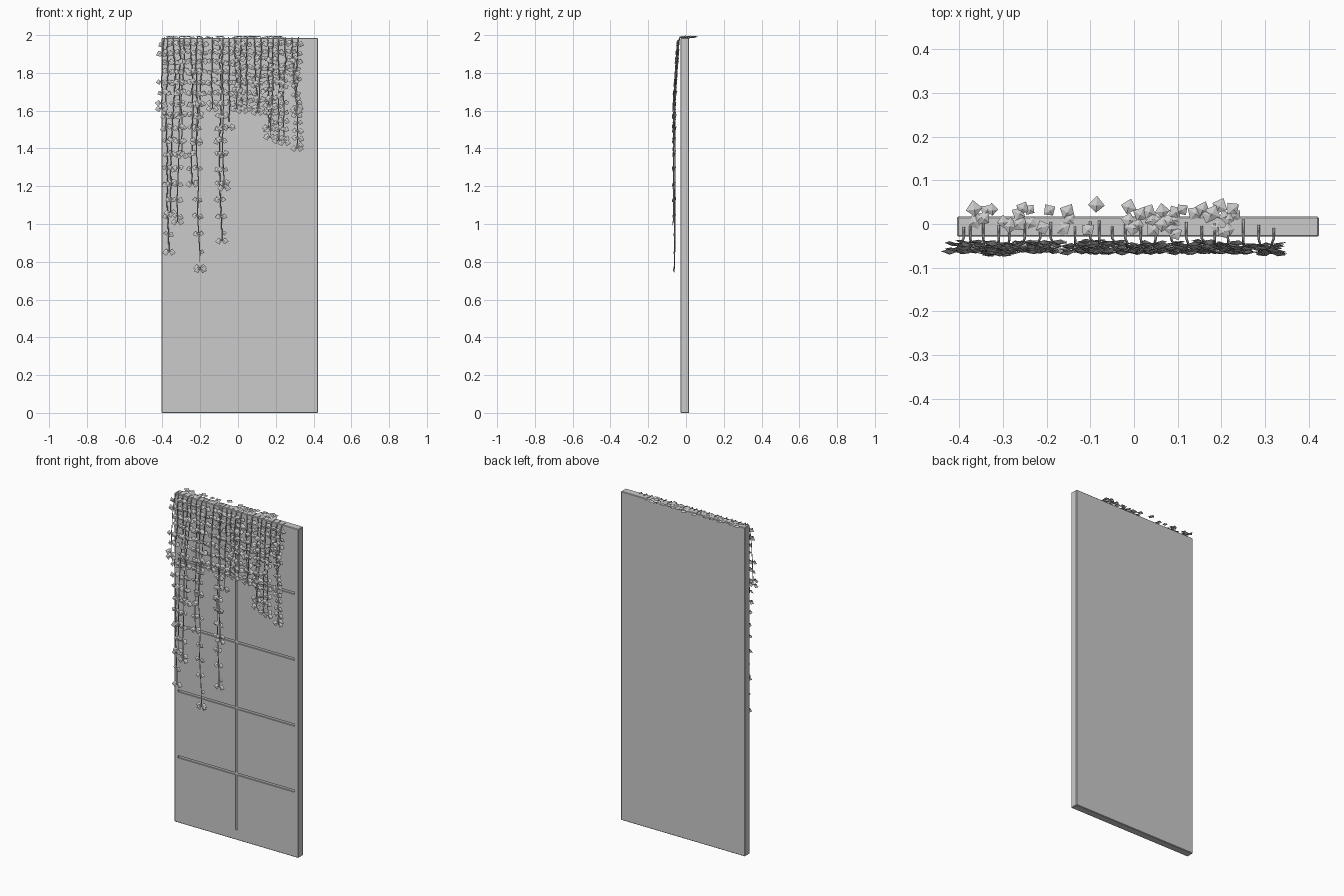
import bpy, bmesh, math, random
from mathutils import Vector

if "Cube" in bpy.data.objects:
    bpy.data.objects.remove(bpy.data.objects["Cube"])

random.seed(7)
CX, FRONT, BACK, TOP = 0.009, -0.029, 0.017, 1.985


def new_object(name, bm):
    mesh = bpy.data.meshes.new(name)
    bm.to_mesh(mesh)
    bm.free()
    ob = bpy.data.objects.new(name, mesh)
    bpy.context.collection.objects.link(ob)
    return ob


def add_box(bm, lo, hi):
    verts = bmesh.ops.create_cube(bm, size=1)["verts"]
    for v in verts:
        v.co = Vector([lo[i] + (v.co[i] + 0.5) * (hi[i] - lo[i]) for i in range(3)])


# Wall slab with softened edges
bm = bmesh.new()
add_box(bm, (CX - 0.414, FRONT, 0), (CX + 0.414, BACK, TOP))
bmesh.ops.bevel(bm, geom=bm.edges[:], offset=0.003, segments=1, affect='EDGES')
slab = new_object("wall_slab", bm)


# Grooves cut into the front: four across, one upright
def cut(name, lo, hi):
    bm = bmesh.new()
    add_box(bm, lo, hi)
    cutter = new_object(name, bm)
    cutter.hide_render = True
    cutter.hide_viewport = False
    cutter.display_type = 'WIRE'
    mod = slab.modifiers.new(name, 'BOOLEAN')
    mod.operation = 'DIFFERENCE'
    mod.solver = 'EXACT'
    mod.object = cutter
    return cutter


deep = FRONT + 0.007
for i in range(4):
    z = 0.398 * (i + 1)
    cut("groove_cutter_%d" % i, (CX - 0.388, -0.1, z - 0.007), (CX + 0.388, deep, z + 0.007))
cut("upright_groove_cutter", (CX - 0.007, -0.1, 0.06), (CX + 0.007, deep + 0.0005, 1.93))

# Leaf: kite with a raised centre, four flat triangles
leaves = bmesh.new()


def leaf(p, d, n, s):
    d = d.normalized()
    w = n.cross(d).normalized()
    n = d.cross(w)
    rim = [p, p + d * s * 0.45 + w * s * 0.5, p + d * s, p + d * s * 0.45 - w * s * 0.5]
    rim = [leaves.verts.new(v) for v in rim]
    mid = leaves.verts.new(p + d * s * 0.42 + n * s * 0.16)
    for i in range(4):
        leaves.faces.new((rim[i], rim[(i + 1) % 4], mid))


# Hanging strands: (x at the top, lowest z)
strands = [(-0.39, 1.6), (-0.375, 0.84), (-0.345, 1.05), (-0.31, 1.0), (-0.285, 1.35),
           (-0.25, 1.2), (-0.215, 0.76), (-0.19, 1.42), (-0.135, 1.6), (-0.1, 0.9),
           (-0.08, 1.18), (-0.05, 1.5), (-0.02, 1.6), (0.015, 1.59), (0.05, 1.6),
           (0.085, 1.58), (0.12, 1.6), (0.155, 1.5), (0.185, 1.45), (0.215, 1.43),
           (0.25, 1.42), (0.285, 1.39), (0.32, 1.6)]
curve = bpy.data.curves.new("vine_stems", 'CURVE')
curve.dimensions = '3D'
curve.bevel_depth = 0.0028
curve.bevel_resolution = 0
curve.use_fill_caps = True

for x, bottom in strands:
    depth = random.uniform(-0.006, 0.004)
    pts = [Vector((x, random.uniform(-0.01, 0.01), TOP + 0.003)),
           Vector((x, FRONT - 0.004, TOP + 0.002))]
    z, lean = TOP - 0.03, random.uniform(-0.3, 0.3)
    dense = x > -0.03
    while z > bottom:
        t = (TOP - z)
        bulge = 0.022 * min(1, t / 0.35)
        x += random.uniform(-0.006, 0.006) + lean * 0.004
        p = Vector((x, FRONT - 0.010 - bulge + depth, z))
        pts.append(p)
        # Leaf pair, spread sideways
        for side in (-1, 1):
            if random.random() < 0.12:
                continue
            d = Vector((side, random.uniform(-0.15, 0.15), random.uniform(-0.6, 0.5)))
            n = Vector((random.uniform(-0.3, 0.3), -1, random.uniform(-0.1, 0.5)))
            leaf(p, d, n, random.uniform(0.026, 0.038))
        z -= 0.036 + random.uniform(0, 0.012) if dense else 0.045 + 0.05 * min(1, t)
    pts.append(Vector((x, pts[-1].y, bottom + 0.012)))
    for side in (-1, 1):
        leaf(pts[-1], Vector((side, 0, -0.15)), Vector((0, -1, 0.2)), 0.036)
    spline = curve.splines.new('POLY')
    spline.points.add(len(pts) - 1)
    for sp, p in zip(spline.points, pts):
        sp.co = (*p, 1)

# Leaves lying over the top edge, some reaching past the back
for i in range(52):
    x = random.uniform(-0.38, -0.08) if i % 5 < 2 else random.uniform(-0.02, 0.29)
    p = Vector((x, random.uniform(-0.03, 0.026), TOP + random.uniform(0.001, 0.006)))
    a = random.uniform(0.1, math.pi - 0.1)
    leaf(p, Vector((math.cos(a), math.sin(a), random.uniform(-0.02, 0.06))),
         Vector((random.uniform(-0.2, 0.2), 0, 1)), random.uniform(0.028, 0.04))

new_object("vine_leaves", leaves)
stems = bpy.data.objects.new("vine_stems", curve)
bpy.context.collection.objects.link(stems)
